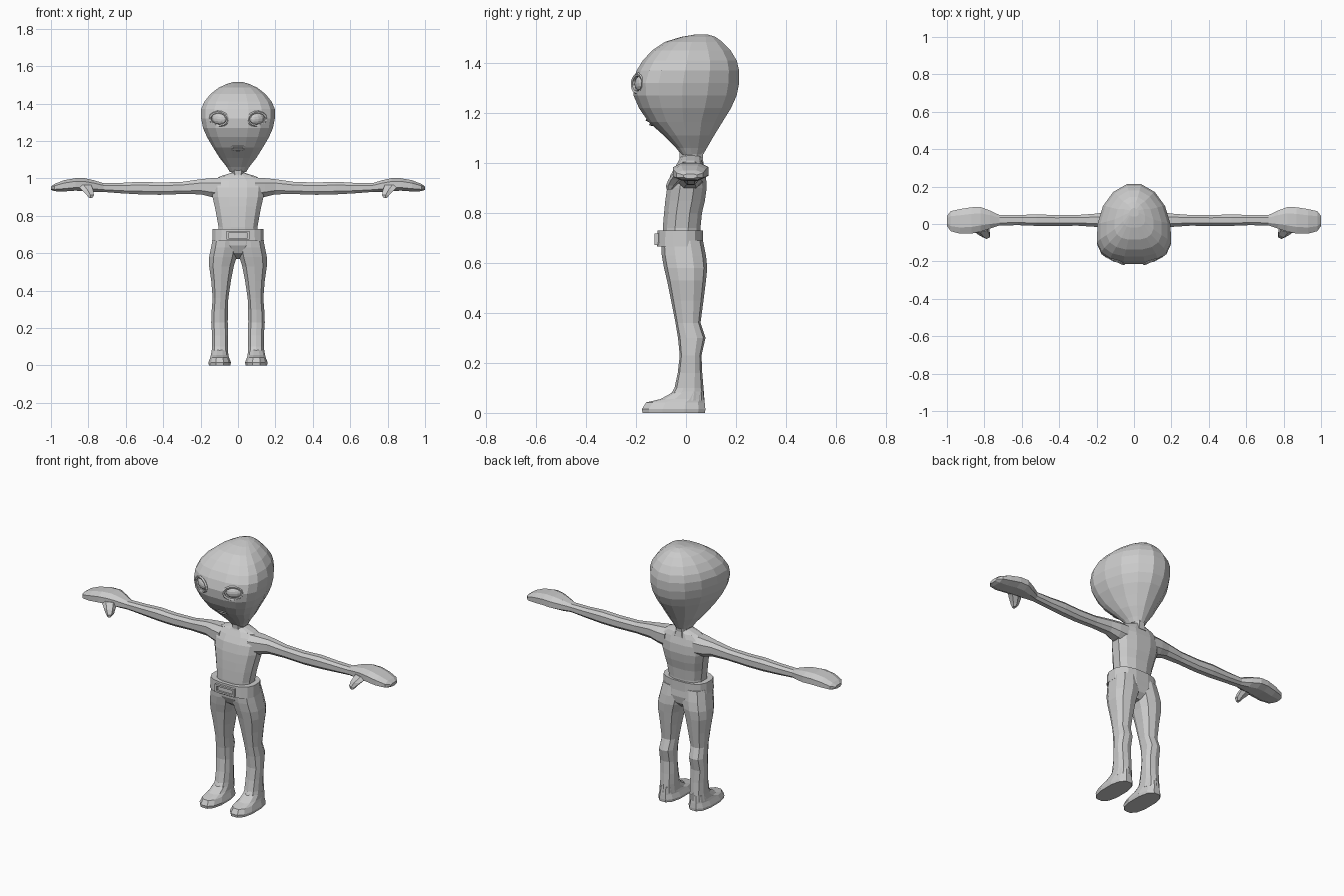
import bpy, bmesh, math
from mathutils import Matrix

if "Cube" in bpy.data.objects:
    bpy.data.objects.remove(bpy.data.objects["Cube"])

skin = bpy.data.materials.new("plain_grey")
skin.diffuse_color = (0.6, 0.6, 0.6, 1)
skin.use_nodes = True
skin.node_tree.nodes["Principled BSDF"].inputs["Base Color"].default_value = skin.diffuse_color


def finish(name, bm):
    bmesh.ops.recalc_face_normals(bm, faces=bm.faces)
    me = bpy.data.meshes.new(name)
    bm.to_mesh(me)
    bm.free()
    me.materials.append(skin)
    ob = bpy.data.objects.new(name, me)
    bpy.context.collection.objects.link(ob)
    return ob


def power(v, e):
    return math.copysign(abs(v) ** e, v)


def loft(name, axis, rings, n=8, e=0.8, mirror=1, mid=None, e_back=None):
    """Rings are (position, low a, high a, low b, high b); a, b = x, y or y, z."""
    bm = bmesh.new()
    loops = []
    for p, a0, a1, b0, b1 in rings:
        ca, cb = (a0 + a1) / 2, (b0 + b1) / 2
        if mid is not None:
            cb = b0 + (b1 - b0) * mid
        loop = []
        for i in range(n):
            t = 2 * math.pi * (i + 0.5) / n
            s = math.sin(t)
            ex = e_back if (e_back and s > 0) else e
            a = ca + (a1 - a0) / 2 * power(math.cos(t), ex)
            b = cb + ((b1 - cb) if s > 0 else (cb - b0)) * power(s, ex)
            co = (a, b, p) if axis == 'z' else (p, a, b)
            loop.append(bm.verts.new((co[0] * mirror, co[1], co[2])))
        loops.append(loop)
    for l0, l1 in zip(loops, loops[1:]):
        for i in range(n):
            j = (i + 1) % n
            bm.faces.new((l0[i], l0[j], l1[j], l1[i]))
    bm.faces.new(loops[0])
    bm.faces.new(loops[-1])
    return finish(name, bm)


def ellipsoid(name, loc, size, turn=0, tilt=0, u=12, v=8):
    bm = bmesh.new()
    m = (Matrix.Translation(loc) @ Matrix.Rotation(turn, 4, 'Z')
         @ Matrix.Rotation(tilt, 4, 'Y') @ Matrix.Diagonal((*size, 1)))
    bmesh.ops.create_uvsphere(bm, u_segments=u, v_segments=v, radius=1, matrix=m)
    return finish(name, bm)


def lid_ring(name, loc, a, b, r, turn, tilt, n=14, k=5):
    bm = bmesh.new()
    m = (Matrix.Translation(loc) @ Matrix.Rotation(turn, 4, 'Z')
         @ Matrix.Rotation(tilt, 4, 'Y'))
    grid = []
    for i in range(n):
        t = 2 * math.pi * i / n
        row = []
        for j in range(k):
            q = 2 * math.pi * j / k
            f = r * math.cos(q)
            row.append(bm.verts.new((math.cos(t) * (a + f), r * math.sin(q), math.sin(t) * (b + f))))
        grid.append(row)
    for i in range(n):
        for j in range(k):
            i2, j2 = (i + 1) % n, (j + 1) % k
            bm.faces.new((grid[i][j], grid[i2][j], grid[i2][j2], grid[i][j2]))
    bm.transform(m)
    return finish(name, bm)


def box(name, x0, x1, y0, y1, z0, z1):
    bm = bmesh.new()
    bmesh.ops.create_cube(bm, size=1, matrix=Matrix.Translation(
        ((x0 + x1) / 2, (y0 + y1) / 2, (z0 + z1) / 2))
        @ Matrix.Diagonal((x1 - x0, y1 - y0, z1 - z0, 1)))
    return finish(name, bm)


# Head: large egg with a flatter face
head = loft("head", 'z', [
    (1.035, -.045, .045, -.02, .07), (1.06, -.06, .06, -.04, .085),
    (1.11, -.10, .10, -.09, .115), (1.165, -.135, .135, -.152, .15),
    (1.22, -.168, .168, -.19, .185), (1.27, -.19, .19, -.212, .208),
    (1.32, -.2, .2, -.216, .218), (1.37, -.2, .2, -.20, .218),
    (1.41, -.183, .183, -.175, .208), (1.45, -.15, .15, -.138, .183),
    (1.485, -.105, .105, -.085, .148), (1.505, -.06, .06, -.02, .12),
    (1.515, -.025, .025, .04, .085)], n=16, e=0.78, mid=0.34, e_back=1.0)

# Eyes: sunken sockets, lids and eyeballs
for s, side in ((-1, "right"), (1, "left")):
    turn, tilt = s * 0.42, -s * 0.12
    cutter = ellipsoid("socket_cutter", (s * .102, -.20, 1.318), (.052, .03, .036), turn, tilt)
    cutter.hide_render = True
    mod = head.modifiers.new("socket", 'BOOLEAN')
    mod.operation = 'DIFFERENCE'
    mod.object = cutter
    bpy.context.view_layer.objects.active = head
    bpy.ops.object.modifier_apply(modifier=mod.name)
    bpy.data.objects.remove(cutter)
    ellipsoid(side + "_eyeball", (s * .1, -.178, 1.318), (.045, .024, .032), turn, tilt)
    lid_ring(side + "_eyelid", (s * .102, -.192, 1.318), .052, .036, .008, turn, tilt)

# Lips
ellipsoid("upper_lip", (0, -.14, 1.172), (.06, .022, .008), u=10, v=6)
ellipsoid("lower_lip", (0, -.128, 1.155), (.048, .02, .008), u=10, v=6)

# Neck and torso
loft("neck", 'z', [(.99, -.05, .05, -.035, .075), (1.02, -.037, .037, -.028, .07),
                   (1.06, -.04, .04, -.03, .075)])
loft("torso", 'z', [
    (.69, -.112, .112, -.095, .06), (.74, -.107, .107, -.095, .06),
    (.80, -.118, .118, -.09, .066), (.85, -.128, .128, -.085, .078),
    (.90, -.14, .14, -.078, .085), (.95, -.145, .145, -.065, .082),
    (.985, -.14, .14, -.045, .072), (1.01, -.10, .10, -.03, .065),
    (1.03, -.035, .035, -.02, .06)], n=12)

# Belt and framed buckle
loft("belt", 'z', [(.665, -.14, .14, -.118, .07), (.73, -.137, .137, -.115, .07)], n=16, e=0.75)
for name, x0, x1, z0, z1 in (("buckle_top", -.062, .062, .708, .718),
                             ("buckle_bottom", -.062, .062, .672, .682),
                             ("buckle_left", .05, .062, .682, .708),
                             ("buckle_right", -.062, -.05, .682, .708)):
    box(name, x0, x1, -.127, -.09, z0, z1)

# Hips bridging the legs
loft("hips", 'z', [(.57, -.02, .02, -.03, .04), (.60, -.07, .07, -.075, .068),
                   (.64, -.12, .12, -.095, .075), (.70, -.135, .135, -.10, .068)], n=12)

for s, side in ((-1, "right"), (1, "left")):
    # Leg running into the ankle
    loft(side + "_leg", 'z', [
        (.05, .05, .145, -.075, .074), (.10, .052, .14, -.046, .07),
        (.16, .052, .14, -.033, .065), (.23, .053, .145, -.025, .062),
        (.30, .053, .142, -.032, .078), (.36, .05, .137, -.042, .058),
        (.45, .036, .145, -.06, .07), (.53, .02, .157, -.076, .08),
        (.58, .004, .157, -.088, .085), (.63, -.005, .147, -.097, .08),
        (.69, -.005, .135, -.10, .068)], mirror=s, n=10)
    # Foot: wide flat sole with a low toe
    loft(side + "_foot", 'z', [
        (0, .04, .157, -.178, .08), (.015, .036, .16, -.18, .081),
        (.042, .046, .15, -.163, .078), (.055, .05, .146, -.105, .075),
        (.085, .053, .141, -.05, .071)], mirror=s, n=12)
    # Arm from shoulder to wrist
    loft(side + "_arm", 'x', [
        (.09, -.05, .072, .89, 1.008), (.145, -.035, .068, .898, 1.004),
        (.20, -.018, .058, .912, .998), (.30, -.011, .05, .914, .983),
        (.42, -.012, .05, .91, .98), (.52, -.012, .053, .912, .984),
        (.62, -.008, .05, .918, .978), (.72, -.01, .05, .926, .976),
        (.78, -.03, .07, .928, .992)], mirror=s)
    # Mitten hand and thumb
    loft(side + "_hand", 'x', [
        (.72, -.01, .05, .926, .976), (.77, -.028, .075, .926, .992),
        (.82, -.045, .095, .93, 1.003), (.87, -.056, .094, .932, 1.003),
        (.93, -.056, .084, .928, .992), (.98, -.042, .072, .93, .972),
        (1.0, -.012, .045, .938, .957)], mirror=s)
    loft(side + "_thumb", 'z', [
        (.965, .78, .87, -.045, .01), (.935, .77, .835, -.07, -.015),
        (.91, .768, .81, -.08, -.04), (.895, .778, .798, -.078, -.055)], mirror=s, n=6)
